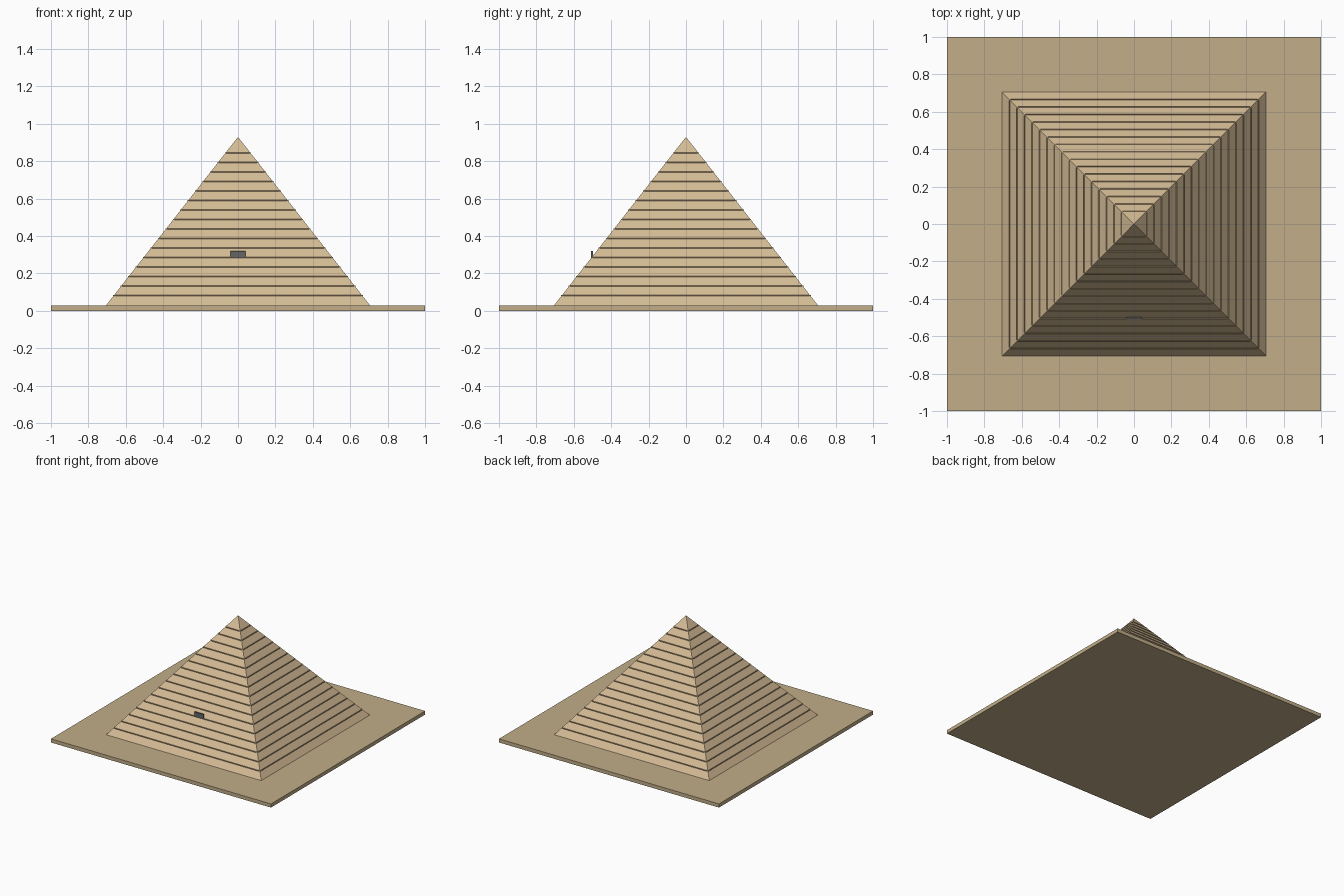
import bpy, math
from mathutils import Matrix

if "Cube" in bpy.data.objects:
    bpy.data.objects.remove(bpy.data.objects["Cube"])

def material(name, rgb):
    m = bpy.data.materials.new(name)
    m.diffuse_color = (*rgb, 1)
    m.use_nodes = True
    m.node_tree.nodes["Principled BSDF"].inputs["Base Color"].default_value = m.diffuse_color
    return m

SAND = material("sand", (0.54, 0.42, 0.25))
STONE = material("limestone", (0.66, 0.50, 0.30))
JOINT = material("joint", (0.36, 0.26, 0.15))
DARK = material("dark_stone", (0.13, 0.13, 0.13))

def box(name, size, loc, mat, turn=0.0):
    bpy.ops.mesh.primitive_cube_add(size=1)
    o = bpy.context.object
    o.name = name
    o.data.transform(Matrix.Rotation(turn, 4, 'Z') @ Matrix.Translation(loc)
                     @ Matrix.Diagonal((*size, 1)))
    o.data.materials.append(mat)
    return o

BASE_Z, APEX_Z, HALF = 0.03, 0.93, 0.705

# Ground plinth
box("plinth", (2, 2, BASE_Z), (0, 0, BASE_Z / 2), SAND)

# Pyramid body
bpy.ops.mesh.primitive_cone_add(vertices=4, radius1=HALF * math.sqrt(2), radius2=0,
                                depth=APEX_Z - BASE_Z)
body = bpy.context.object
body.name = "pyramid_body"
body.data.transform(Matrix.Translation((0, 0, (BASE_Z + APEX_Z) / 2))
                    @ Matrix.Rotation(math.pi / 4, 4, 'Z'))
body.data.materials.append(STONE)

# Course joints: one thin bar per face and level
for i in range(16):
    z = 0.081 + i * 0.0508
    half = HALF * (APEX_Z - z) / (APEX_Z - BASE_Z)
    for side in range(4):
        box(f"course_joint_{i + 1}_{side + 1}", (2 * half - 0.012, 0.006, 0.006),
            (0, -half + 0.001, z), JOINT, side * math.pi / 2)

# Entrance on the front face
box("entrance", (0.08, 0.01, 0.04), (0, -0.503, 0.30), DARK)
